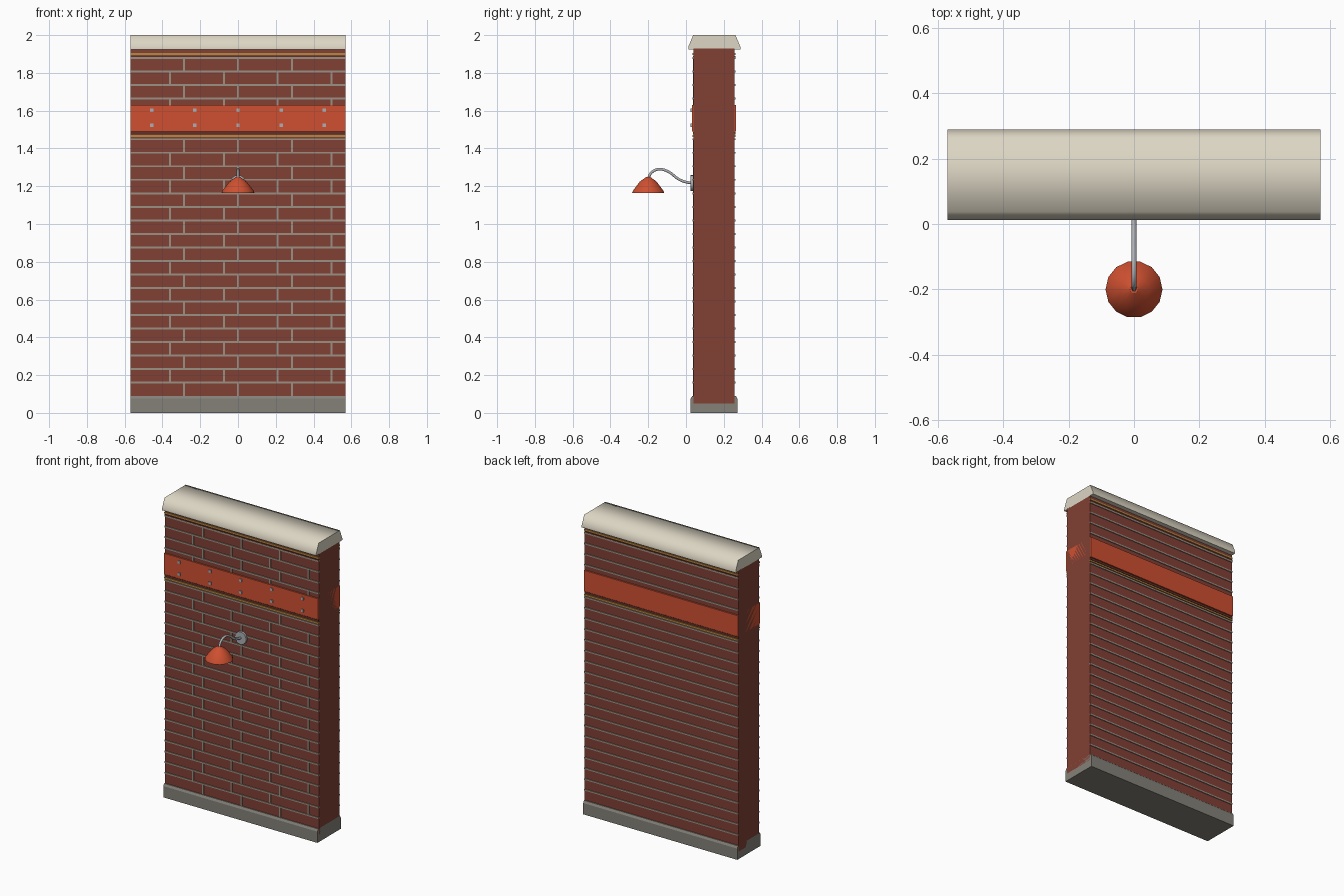
import bpy, bmesh, math

if "Cube" in bpy.data.objects:
    bpy.data.objects.remove(bpy.data.objects["Cube"])

W = 0.57                    # half width of the wall
YF, YB = 0.04, 0.257        # front and back brick faces


def material(name, *rgb):
    m = bpy.data.materials.new(name)
    m.diffuse_color = (*rgb, 1)
    m.use_nodes = True
    m.node_tree.nodes["Principled BSDF"].inputs["Base Color"].default_value = m.diffuse_color
    return m


BRICK = material("brick", 0.22, 0.052, 0.035)
MORTAR = material("mortar", 0.33, 0.28, 0.23)
ORANGE = material("orange_paint", 0.62, 0.08, 0.03)
GOLD = material("gold", 0.48, 0.25, 0.05)
DARK = material("dark_trim", 0.12, 0.03, 0.02)
STONE = material("pale_stone", 0.72, 0.67, 0.55)
CONCRETE = material("concrete", 0.23, 0.22, 0.19)
STEEL = material("steel", 0.42, 0.43, 0.45)


def finish(name, bm, mat, smooth=None):
    bmesh.ops.recalc_face_normals(bm, faces=bm.faces)
    me = bpy.data.meshes.new(name)
    bm.to_mesh(me)
    bm.free()
    me.materials.append(mat)
    ob = bpy.data.objects.new(name, me)
    bpy.context.collection.objects.link(ob)
    if smooth:
        bpy.context.view_layer.objects.active = ob
        ob.select_set(True)
        bpy.ops.object.shade_smooth_by_angle(angle=math.radians(smooth))
        ob.select_set(False)
    return ob


def add_box(bm, x0, x1, y0, y1, z0, z1):
    vs = bmesh.ops.create_cube(bm, size=1)["verts"]
    for v in vs:
        v.co = (x1 if v.co.x > 0 else x0, y1 if v.co.y > 0 else y0, z1 if v.co.z > 0 else z0)


def boxes(name, mat, items):
    bm = bmesh.new()
    for b in items:
        add_box(bm, *b)
    return finish(name, bm, mat)


def extrude_x(name, mat, profile, smooth=None):
    bm = bmesh.new()
    a = [bm.verts.new((-W, y, z)) for y, z in profile]
    f = bm.faces.new(a)
    ext = bmesh.ops.extrude_face_region(bm, geom=[f])["geom"]
    for v in ext:
        if isinstance(v, bmesh.types.BMVert):
            v.co.x = W
    return finish(name, bm, mat, smooth)


def strips(z, h, depth):
    """A horizontal bar on the front and its twin on the back."""
    return [(-W, W, YF - depth, YF + 0.005, z - h / 2, z + h / 2),
            (-W, W, YB - 0.005, YB + depth, z - h / 2, z + h / 2)]


# Wall core, plinth and coping
boxes("brick_wall", BRICK, [(-W, W, YF, YB, 0.05, 1.93)])
extrude_x("plinth", CONCRETE, [(0.025, 0), (0.272, 0), (0.272, 0.075), (0.264, 0.09),
                               (0.033, 0.09), (0.025, 0.075)])
extrude_x("coping", STONE, [(0.012, 1.925), (0.288, 1.925), (0.288, 1.938), (0.262, 2.0),
                            (0.038, 2.0), (0.012, 1.938)], 75)

# Mortar: beds on both faces, staggered upright joints on the front
Z0, STEP = 0.16, 0.0716
beds, joints = [], []
for k in range(25):
    z = Z0 + k * STEP
    if not 1.5 < z < 1.62:
        beds += strips(z, 0.01, 0.005)
    lo, hi = max(0.09, z - STEP), z
    if hi < 1.46 or lo > 1.58:
        xs = (-0.285, 0, 0.285) if k % 2 == 0 else (-0.36, -0.075, 0.21, 0.495)
        joints += [(x - 0.005, x + 0.005, YF - 0.004, YF + 0.005, lo, hi) for x in xs]
boxes("mortar_beds", MORTAR, beds)
boxes("mortar_joints", MORTAR, joints)

# Painted band with rivets and trim lines
boxes("painted_band", ORANGE, [(-W, W, 0.031, 0.266, 1.49, 1.63)])
boxes("band_rivets", STEEL, [(x * 0.228 - 0.009, x * 0.228 + 0.009, 0.025, 0.035, z - 0.009, z + 0.009)
                             for x in range(-2, 3) for z in (1.522, 1.602)])
boxes("gold_trim", GOLD, strips(1.465, 0.01, 0.006) + strips(1.9, 0.01, 0.006))
boxes("dark_trim", DARK, strips(1.48, 0.012, 0.004) + strips(1.885, 0.008, 0.004))

# Lamp wall plate
bm = bmesh.new()
bmesh.ops.create_cone(bm, cap_ends=True, segments=16, radius1=0.042, radius2=0.042, depth=0.018)
for v in bm.verts:
    v.co = (v.co.x, 0.034 + v.co.z, 1.217 + v.co.y)
finish("lamp_wall_plate", bm, STEEL, 30)

# Swan-neck arm
path = [(0.035, 1.217), (0.0, 1.222), (-0.04, 1.238), (-0.09, 1.275), (-0.14, 1.29),
        (-0.18, 1.275), (-0.2, 1.242)]
cu = bpy.data.curves.new("lamp_arm", "CURVE")
cu.dimensions = "3D"
cu.bevel_depth = 0.008
cu.bevel_resolution = 1
cu.resolution_u = 4
cu.use_fill_caps = True
sp = cu.splines.new("BEZIER")
sp.bezier_points.add(len(path) - 1)
for p, (y, z) in zip(sp.bezier_points, path):
    p.co = (0, y, z)
    p.handle_left_type = p.handle_right_type = "AUTO"
cu.materials.append(STEEL)
bpy.context.collection.objects.link(bpy.data.objects.new("lamp_arm", cu))

# Lamp shade: thin hollow shell
bm = bmesh.new()
N = 14
outer = [(0.012, 1.248), (0.045, 1.225), (0.083, 1.176), (0.087, 1.165)]
inner = [(0.083, 1.165), (0.079, 1.175), (0.042, 1.22), (0.012, 1.242)]
rings = []
for r, z in outer + inner:
    rings.append([bm.verts.new((r * math.cos(2 * math.pi * i / N), -0.2 + r * math.sin(2 * math.pi * i / N), z))
                  for i in range(N)])
for a, b in zip(rings, rings[1:]):
    for i in range(N):
        j = (i + 1) % N
        bm.faces.new((a[i], a[j], b[j], b[i]))
bm.faces.new(rings[0])
bm.faces.new(rings[-1])
finish("lamp_shade", bm, ORANGE, 35)
